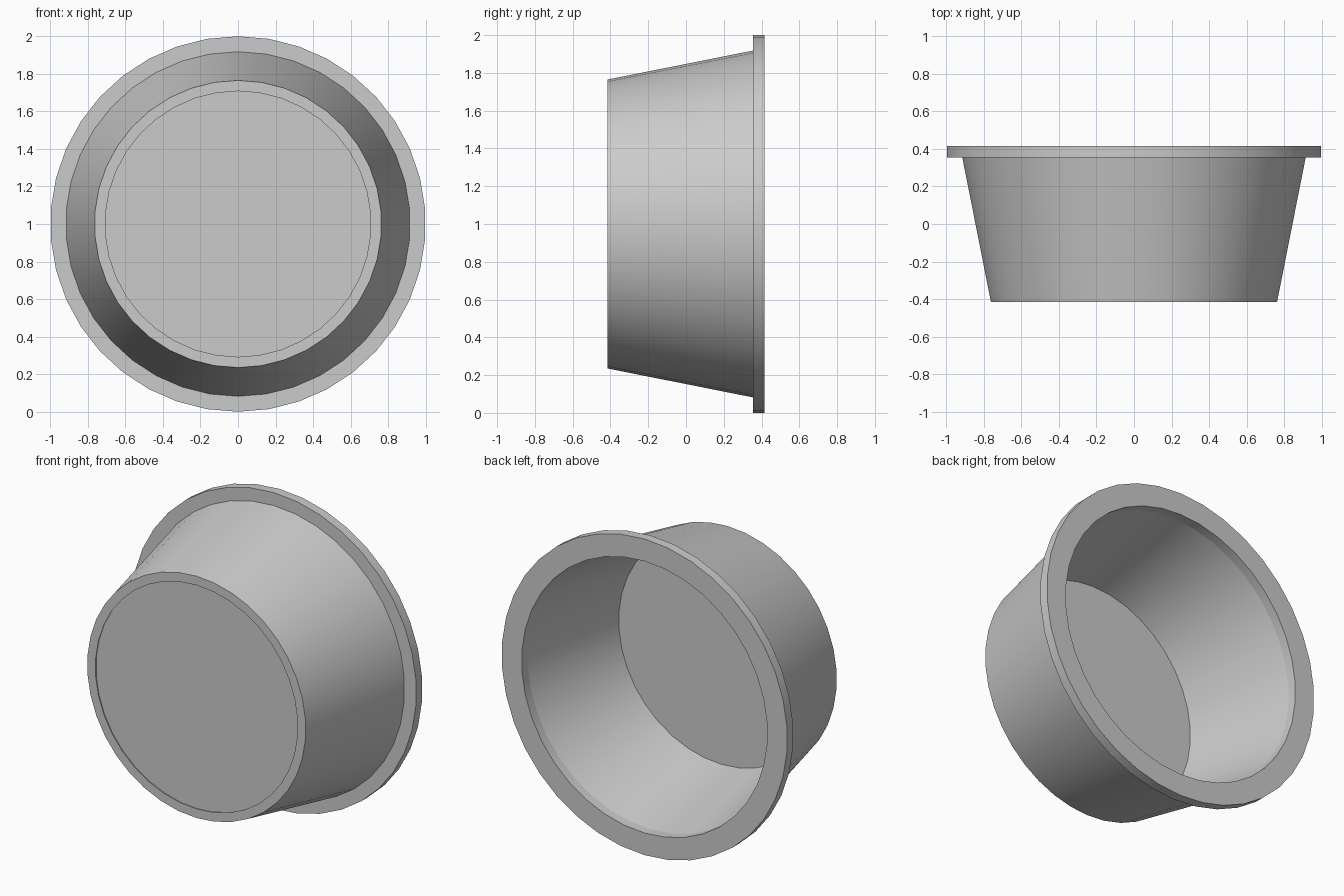
import bpy
import bmesh
import math

SIDES = 38
AXIS_Z = 1.0

cube = bpy.data.objects.get("Cube")
if cube:
    bpy.data.objects.remove(cube, do_unlink=True)

# Single plain grey
grey = bpy.data.materials.new("plain_grey")
grey.use_nodes = True
colour = (0.6, 0.6, 0.6, 1.0)
grey.diffuse_color = colour
grey.node_tree.nodes["Principled BSDF"].inputs["Base Color"].default_value = colour


def lathe(name, profile, solid=False):
    """Turn (radius, y) points about the horizontal y axis; solid caps both ends."""
    bm = bmesh.new()
    rings = []
    for radius, y in profile:
        ring = []
        for i in range(SIDES):
            a = 2 * math.pi * i / SIDES
            ring.append(bm.verts.new((radius * math.sin(a), y, radius * math.cos(a))))
        rings.append(ring)
    pairs = list(zip(rings, rings[1:]))
    if solid:
        bm.faces.new(rings[0])
        bm.faces.new(rings[-1])
    else:
        pairs.append((rings[-1], rings[0]))
    for a, b in pairs:
        for i in range(SIDES):
            j = (i + 1) % SIDES
            bm.faces.new((a[i], a[j], b[j], b[i]))
    bmesh.ops.recalc_face_normals(bm, faces=bm.faces)
    mesh = bpy.data.meshes.new(name)
    bm.to_mesh(mesh)
    bm.free()
    mesh.materials.append(grey)
    obj = bpy.data.objects.new(name, mesh)
    obj.location.z = AXIS_Z
    bpy.context.collection.objects.link(obj)
    bpy.ops.object.select_all(action='DESELECT')
    obj.select_set(True)
    bpy.context.view_layer.objects.active = obj
    bpy.ops.object.shade_smooth_by_angle(angle=math.radians(10.3))
    return obj


# Tapered wall with the flanged rim at the open back
lathe("wall_and_rim", [
    (0.765, -0.415), (0.918, 0.355), (1.0, 0.355), (1.0, 0.415),
    (0.86, 0.415), (0.86, 0.355), (0.708, -0.415),
])

# Base plate, set slightly into the front end
lathe("base_plate", [(0.71, -0.407), (0.722, -0.355)], solid=True)
